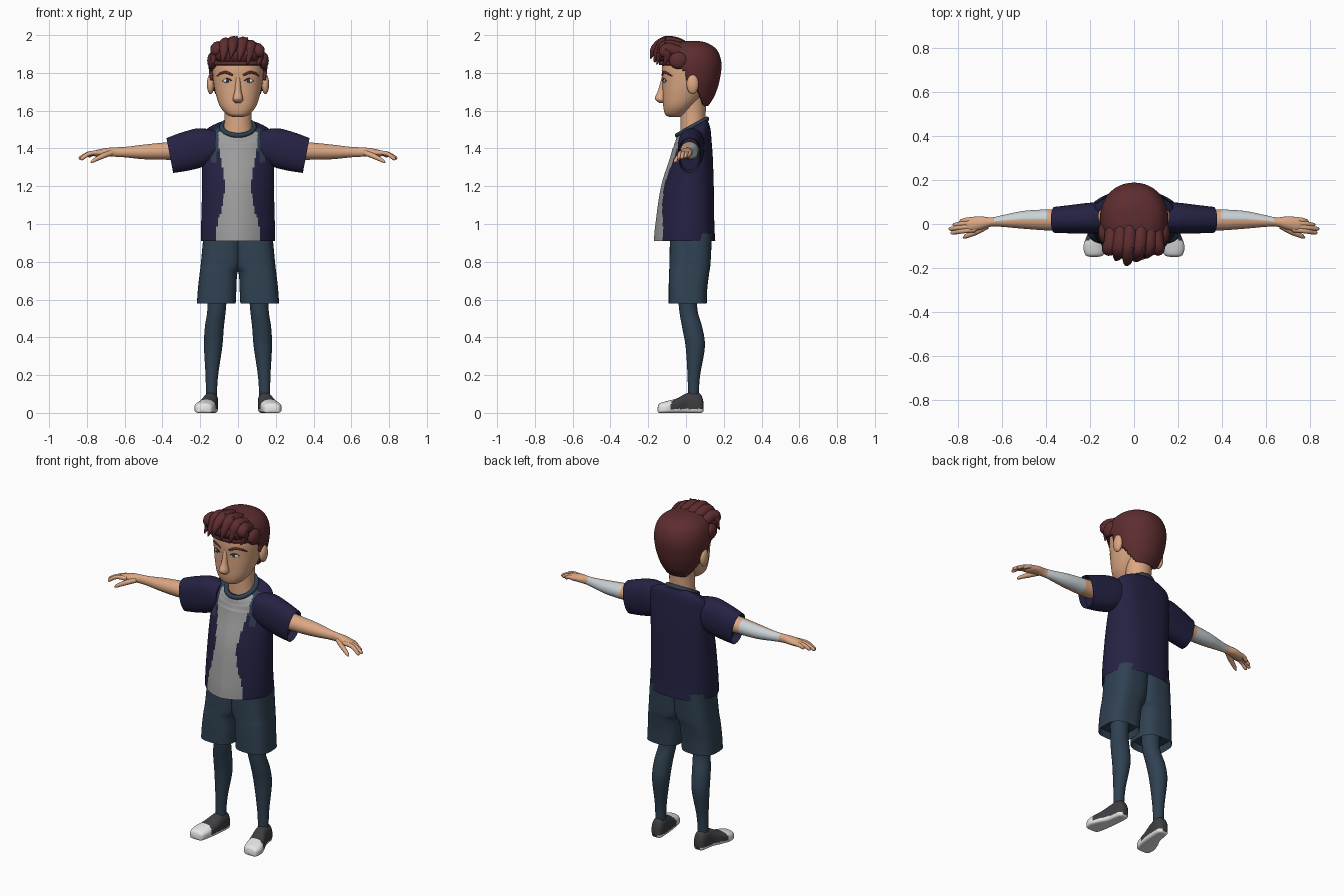
import bpy, bmesh, math
from mathutils import Vector

if "Cube" in bpy.data.objects:
    bpy.data.objects.remove(bpy.data.objects["Cube"])


def mat(name, r, g, b):
    m = bpy.data.materials.new(name)
    m.diffuse_color = (r, g, b, 1)
    m.use_nodes = True
    m.node_tree.nodes["Principled BSDF"].inputs["Base Color"].default_value = m.diffuse_color
    return m


SKIN = mat("skin", 0.72, 0.39, 0.23)
HAIR = mat("hair red brown", 0.11, 0.026, 0.028)
NAVY = mat("navy cloth", 0.018, 0.016, 0.056)
TEAL = mat("dark teal cloth", 0.029, 0.053, 0.083)
GREY = mat("grey shirt", 0.34, 0.34, 0.34)
WHITE = mat("white", 0.8, 0.8, 0.8)
SHOE = mat("dark shoe grey", 0.05, 0.05, 0.056)
PALE = mat("pale blue grey", 0.58, 0.64, 0.67)
DARK = mat("eye dark", 0.03, 0.05, 0.06)


def finish(obj, mirror=False):
    bpy.ops.object.select_all(action='DESELECT')
    obj.select_set(True)
    bpy.context.view_layer.objects.active = obj
    bpy.ops.object.shade_smooth_by_angle(angle=math.radians(50))
    if mirror:
        obj.modifiers.new("mirror", 'MIRROR').use_mirror_merge = False
    return obj


def from_bmesh(name, bm, mats, rule=None, mirror=False):
    bm.normal_update()
    for f in bm.faces:
        f.material_index = rule(f.calc_center_median(), f.normal) if rule else 0
    me = bpy.data.meshes.new(name)
    bm.to_mesh(me)
    bm.free()
    for m in mats:
        me.materials.append(m)
    obj = bpy.data.objects.new(name, me)
    bpy.context.collection.objects.link(obj)
    return finish(obj, mirror)


def interp(table, t):
    for (a, u), (b, v) in zip(table, table[1:]):
        if t <= b:
            return u + (v - u) * max(0, (t - a) / (b - a))
    return table[-1][1]


def dense(rings, steps):
    """Catmull-Rom interpolation between the given rings."""
    out = []
    for i in range(len(rings) - 1):
        p0, p1, p2, p3 = (rings[min(max(i + k, 0), len(rings) - 1)] for k in (-1, 0, 1, 2))
        for s in range(steps):
            t = s / steps
            out.append([0.5 * (2 * b + (c - a) * t + (2 * a - 5 * b + 4 * c - d) * t * t
                               + (3 * b - a - 3 * c + d) * t ** 3) for a, b, c, d in zip(p0, p1, p2, p3)])
    return out + [rings[-1]]


def loft(name, axis, rings, mats, rule=None, pq=(2, 2), n=40, steps=5,
         mirror=False, hem=None, warp=None, keep=None):
    """Rings are (t, lo1, hi1, lo2, hi2): superellipses stacked along an axis."""
    place = {'x': lambda t, u, v: (t, u, v), 'y': lambda t, u, v: (u, t, v),
             'z': lambda t, u, v: (u, v, t)}[axis]
    bm = bmesh.new()
    loops = []
    for t, l1, h1, l2, h2 in dense(rings, steps):
        loop = []
        for k in range(n):
            a = 2 * math.pi * (k + 0.5) / n
            c, s = math.cos(a), math.sin(a)
            e = 2 / (pq[0] if s < 0 else pq[1])
            u = (l1 + h1) / 2 + (h1 - l1) / 2 * math.copysign(abs(c) ** e, c)
            v = (l2 + h2) / 2 + (h2 - l2) / 2 * math.copysign(abs(s) ** e, s)
            co = Vector(place(t, u, v))
            loop.append(bm.verts.new(warp(co) if warp else co))
        loops.append(loop)
    for A, B in zip(loops, loops[1:]):
        for k in range(n):
            bm.faces.new((A[k], A[(k + 1) % n], B[(k + 1) % n], B[k]))
    caps = [bm.faces.new(loops[0]), bm.faces.new(loops[-1])]
    bmesh.ops.recalc_face_normals(bm, faces=bm.faces[:])
    if hem is not None:  # hollow the open end of a garment
        bmesh.ops.inset_individual(bm, faces=[caps[hem]], thickness=0.008, depth=-0.04)
    if keep:
        bm.normal_update()
        drop = [f for f in bm.faces if not keep(f.calc_center_median())]
        bmesh.ops.delete(bm, geom=drop, context='FACES')
    return from_bmesh(name, bm, mats, rule, mirror)


def ball(name, c, r, m, mirror=False):
    bm = bmesh.new()
    bmesh.ops.create_uvsphere(bm, u_segments=24, v_segments=14, radius=1)
    for v in bm.verts:
        v.co = Vector([c[i] + r[i] * v.co[i] for i in range(3)])
    return from_bmesh(name, bm, [m], None, mirror)


def tube(name, pts, m, mirror=False, closed=False):
    """Smooth tube through (x, y, z, radius) points."""
    cu = bpy.data.curves.new(name, 'CURVE')
    cu.dimensions, cu.bevel_depth, cu.bevel_resolution = '3D', 1, 4
    cu.use_fill_caps, cu.resolution_u = True, 6
    sp = cu.splines.new('BEZIER')
    sp.bezier_points.add(len(pts) - 1)
    sp.use_cyclic_u = closed
    for b, p in zip(sp.bezier_points, pts):
        b.co, b.radius = p[:3], p[3]
    for b in sp.bezier_points:
        b.handle_left_type = b.handle_right_type = 'AUTO'
    cu.materials.append(m)
    obj = bpy.data.objects.new(name, cu)
    bpy.context.collection.objects.link(obj)
    bpy.ops.object.select_all(action='DESELECT')
    obj.select_set(True)
    bpy.context.view_layer.objects.active = obj
    bpy.ops.object.convert(target='MESH')
    return finish(bpy.context.view_layer.objects.active, mirror)


# Jacket body with grey shirt front and teal shoulder patches
PANEL = [(0.91, 0.12), (1.0, 0.11), (1.12, 0.075), (1.22, 0.07), (1.4, 0.1), (1.5, 0.105)]


def jacket_rule(c, n):
    x = abs(c.x)
    if c.y < 0.0 and n.z > -0.9 and x < interp(PANEL, c.z):
        return 1
    return 2 if c.y < 0.03 and c.z > (1.33 if 0.115 < x < 0.145 else 1.38) else 0


def neckline(v):
    k = min(max((v.z - 1.4) / 0.12, 0), 1)
    v.z -= k * max(0.1 - v.y, 0) * 0.55
    return v


loft("jacket", 'z', [(0.91, -.195, .195, -.17, .155), (1.0, -.195, .195, -.162, .15),
     (1.2, -.19, .19, -.132, .147), (1.35, -.19, .19, -.085, .142), (1.42, -.19, .19, -.068, .137),
     (1.5, -.185, .185, -.06, .13), (1.535, -.14, .14, -.053, .12), (1.55, -.085, .085, -.045, .11)],
     [NAVY, GREY, TEAL], jacket_rule, pq=(1.65, 2.6), n=120, steps=10, hem=0, warp=neckline)
ring = [2 * math.pi * k / 12 for k in range(12)]
tube("collar", [(.085 * math.cos(a), .032 + .078 * math.sin(a),
                 1.55 - .55 * (.068 - .078 * math.sin(a)), .013) for a in ring], TEAL, closed=True)


# Sleeves with a slanted hem
def slant(v):
    v.x += (v.z - 1.4) * 0.19 * min(max((v.x - .15) / .15, 0), 1)
    return v


loft("sleeve", 'x', [(.12, -.04, .1, 1.33, 1.495), (.2, -.043, .097, 1.30, 1.507),
     (.28, -.043, .088, 1.283, 1.486), (.368, -.04, .078, 1.27, 1.455)],
     [NAVY], pq=(2.3, 2.3), mirror=True, hem=1, warp=slant)

# Arms, with a pale patch on the rear of the forearm, and hands
loft("arm", 'x', [(.25, -.03, .07, 1.34, 1.44), (.38, -.03, .067, 1.34, 1.432),
     (.5, -.022, .06, 1.343, 1.42), (.6, -.013, .04, 1.353, 1.408), (.65, -.012, .03, 1.356, 1.406),
     (.7, -.026, .035, 1.358, 1.402), (.745, -.034, .03, 1.355, 1.393), (.765, -.028, .02, 1.362, 1.385)],
     [SKIN, PALE], lambda c, n: int(.39 < c.x < .64 and n.y > .05), mirror=True, steps=8)
for i, (y0, x1, y1, z1) in enumerate([(.022, .795, .012, 1.358), (.007, .825, -.004, 1.352),
                                      (-.010, .843, -.022, 1.347), (-.025, .835, -.040, 1.343)]):
    tube(f"finger_{i + 1}", [(.72, y0, 1.377, .012), ((.72 + x1) / 2 + .01, (y0 + y1) / 2, 1.372, .0115),
         (x1 - .006, y1, z1 + .002, .009), (x1, y1, z1, .004)], SKIN, True)
tube("thumb", [(.67, -.008, 1.378, .015), (.72, -.036, 1.358, .014),
     (.765, -.056, 1.335, .010), (.778, -.062, 1.326, .004)], SKIN, True)

# Shorts and legs
loft("shorts_leg", 'z', [(.58, .012, .218, -.092, .11), (.66, .008, .212, -.092, .113),
     (.74, .003, .203, -.09, .123), (.79, -.02, .197, -.088, .13), (.95, -.03, .182, -.085, .138)],
     [TEAL], pq=(2.8, 2.8), mirror=True, hem=0)
loft("leg", 'z', [(.04, .115, .17, .012, .07), (.1, .112, .17, .01, .068), (.2, .105, .172, .008, .075),
     (.35, .083, .18, -.002, .1), (.45, .075, .176, -.02, .087), (.55, .064, .162, -.037, .06),
     (.68, .055, .165, -.045, .065)], [TEAL], mirror=True)

# Shoes with white sole and toe cap
loft("shoe", 'y', [(-.15, .165, .2, .008, .03), (-.14, .138, .222, 0, .05), (-.1, .123, .23, 0, .063),
     (-.05, .114, .213, 0, .076), (.0, .108, .19, 0, .102), (.05, .105, .18, 0, .112),
     (.08, .11, .172, 0, .095), (.092, .125, .158, .008, .06)], [SHOE, WHITE],
     lambda c, n: int(c.z < .021 or c.y < -.082 + .4 * max(c.z - .04, 0)),
     pq=(5, 2.2), n=64, steps=8, mirror=True)

# Neck, head, ears and nose
loft("neck", 'z', [(1.42, -.085, .085, -.03, .1), (1.52, -.074, .074, -.03, .102),
     (1.6, -.072, .072, -.03, .105), (1.68, -.08, .08, -.03, .11)], [SKIN])
loft("head", 'z', [(1.567, -.03, .03, -.088, -.03), (1.58, -.06, .06, -.11, .0),
     (1.62, -.094, .094, -.12, .045), (1.68, -.116, .116, -.123, .1), (1.75, -.13, .13, -.125, .145),
     (1.83, -.135, .135, -.128, .165), (1.9, -.12, .12, -.11, .145), (1.95, -.07, .07, -.06, .09)],
     [SKIN], pq=(2.3, 2.1), n=48)
ball("ear", (.145, .035, 1.74), (.02, .032, .052), SKIN, True)
loft("nose", 'z', [(1.64, -.014, .014, -.14, -.1), (1.655, -.027, .027, -.16, -.1),
     (1.672, -.026, .026, -.164, -.1), (1.71, -.017, .017, -.147, -.1),
     (1.78, -.012, .012, -.128, -.1)], [SKIN])


# Eyes and brows laid on the face surface
def face_y(x):
    return .0125 - .1375 * (1 - (x / .133) ** 2.3) ** (1 / 2.3)


ball("eye", (.058, face_y(.058) + .004, 1.758), (.021, .008, .011), WHITE, True)
ball("iris", (.056, face_y(.056) - .002, 1.758), (.009, .004, .0095), DARK, True)
tube("upper_lid", [(x, face_y(x) - .001, z, .003) for x, z in
                   ((.034, 1.759), (.056, 1.770), (.082, 1.758))], DARK, True)
tube("brow", [(x, face_y(x) - .001, z, r) for x, z, r in
              ((.028, 1.788, .006), (.06, 1.802, .008), (.09, 1.798, .006), (.112, 1.782, .003))], HAIR, True)

# Hair cap trimmed along the hairline
HAIRLINE = [(1.62, .1), (1.70, .065), (1.75, .02), (1.76, 0), (1.81, -.008), (1.84, -.08), (1.855, -.3)]
cap = loft("hair_cap", 'z', [(1.625, -.085, .085, -.02, .118), (1.68, -.122, .122, -.1, .152),
           (1.76, -.147, .147, -.13, .178), (1.85, -.155, .155, -.143, .188),
           (1.92, -.135, .135, -.12, .165), (1.957, -.09, .09, -.07, .115), (1.97, -.03, .03, -.02, .06)],
           [HAIR], pq=(2.2, 2.1), n=72, steps=9, keep=lambda c: c.y > interp(HAIRLINE, c.z))
sol = cap.modifiers.new("thickness", 'SOLIDIFY')
sol.thickness, sol.offset = 0.018, -1

# Swept-up front hair: base, side tufts and locks
ball("quiff_base", (-.005, -.09, 1.9), (.135, .07, .06), HAIR)
ball("side_tuft", (.135, -.04, 1.865), (.028, .05, .045), HAIR, True)
LOCKS = [(-.02, -.03, -.187, 1.905, 1.958), (-.06, -.075, -.165, 1.885, 1.948), (.03, .015, -.17, 1.89, 1.953),
         (.07, .06, -.155, 1.875, 1.935), (-.1, -.125, -.125, 1.875, 1.925), (.1, .115, -.12, 1.868, 1.915)]
for i, (x0, x1, ty, tz, top) in enumerate(LOCKS):
    tube(f"hair_lock_{i + 1}", [(x0, .03, top - .03, .015), (x0, -.04, top - .005, .033),
         ((x0 + x1) / 2, -.11, top, .036), (x1, ty + .02, tz + .02, .022), (x1 - .01, ty, tz - .03, .003)], HAIR)
for i, (x, z) in enumerate([(-.06, 1.985), (-.015, 1.997), (.04, 1.99), (.085, 1.965)]):
    tube(f"hair_tip_{i + 1}", [(x - .03, -.1, z - .06, .025), (x - .008, -.115, z - .025, .018),
         (x + .012, -.11, z - .003, .003)], HAIR)
